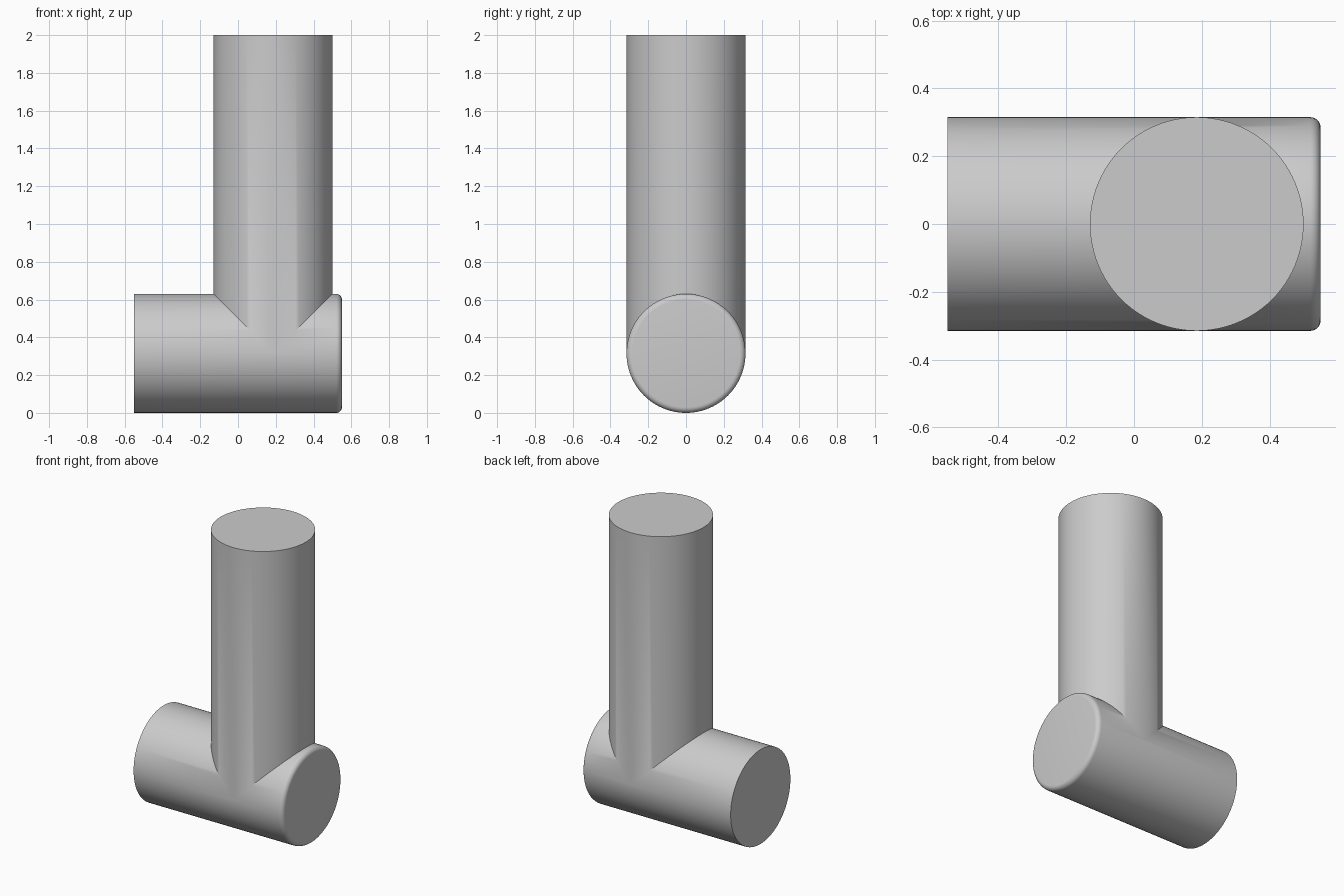
import bpy, bmesh, math
from mathutils import Matrix

if "Cube" in bpy.data.objects:
    bpy.data.objects.remove(bpy.data.objects["Cube"], do_unlink=True)

RADIUS = 0.315
HALF_LENGTH = 0.55
POST_X = 0.185
HEIGHT = 2.0
SIDES = 96

grey = bpy.data.materials.new("plain grey")
grey.use_nodes = True
colour = (0.6, 0.6, 0.6, 1)
grey.diffuse_color = colour
grey.node_tree.nodes["Principled BSDF"].inputs["Base Color"].default_value = colour


def cylinder(name, length, matrix, rounded=0.0):
    """Capped cylinder along local z, optionally with a rounded upper rim."""
    bm = bmesh.new()
    bmesh.ops.create_cone(bm, cap_ends=True, segments=SIDES, radius1=RADIUS,
                          radius2=RADIUS, depth=length)
    if rounded:
        rim = [e for e in bm.edges if all(v.co.z > 0 for v in e.verts)]
        bmesh.ops.bevel(bm, geom=rim, offset=rounded, segments=6,
                        profile=0.5, affect='EDGES')
    bm.transform(matrix)
    mesh = bpy.data.meshes.new(name)
    bm.to_mesh(mesh)
    bm.free()
    mesh.materials.append(grey)
    obj = bpy.data.objects.new(name, mesh)
    bpy.context.collection.objects.link(obj)
    return obj


# Horizontal barrel with its left end rounded
barrel = cylinder("pipe_joint", 2 * HALF_LENGTH,
                  Matrix.Translation((0, 0, RADIUS)) @ Matrix.Rotation(math.pi / 2, 4, 'Y'),
                  rounded=0.03)

# Upright post rising from the barrel's axis
post = cylinder("upright_post", HEIGHT - RADIUS,
                Matrix.Translation((POST_X, 0, (HEIGHT + RADIUS) / 2)))

# Fuse both into one solid with a mitred seam
union = barrel.modifiers.new("fuse", 'BOOLEAN')
union.operation = 'UNION'
union.solver = 'EXACT'
union.object = post
bpy.ops.object.select_all(action='DESELECT')
bpy.context.view_layer.objects.active = barrel
barrel.select_set(True)
bpy.ops.object.modifier_apply(modifier=union.name)
bpy.data.objects.remove(post, do_unlink=True)

# Weld slivers along the seam, then shade smooth
bm = bmesh.new()
bm.from_mesh(barrel.data)
bmesh.ops.remove_doubles(bm, verts=bm.verts, dist=0.0005)
bm.to_mesh(barrel.data)
bm.free()
bpy.ops.object.shade_smooth_by_angle(angle=math.radians(30))
